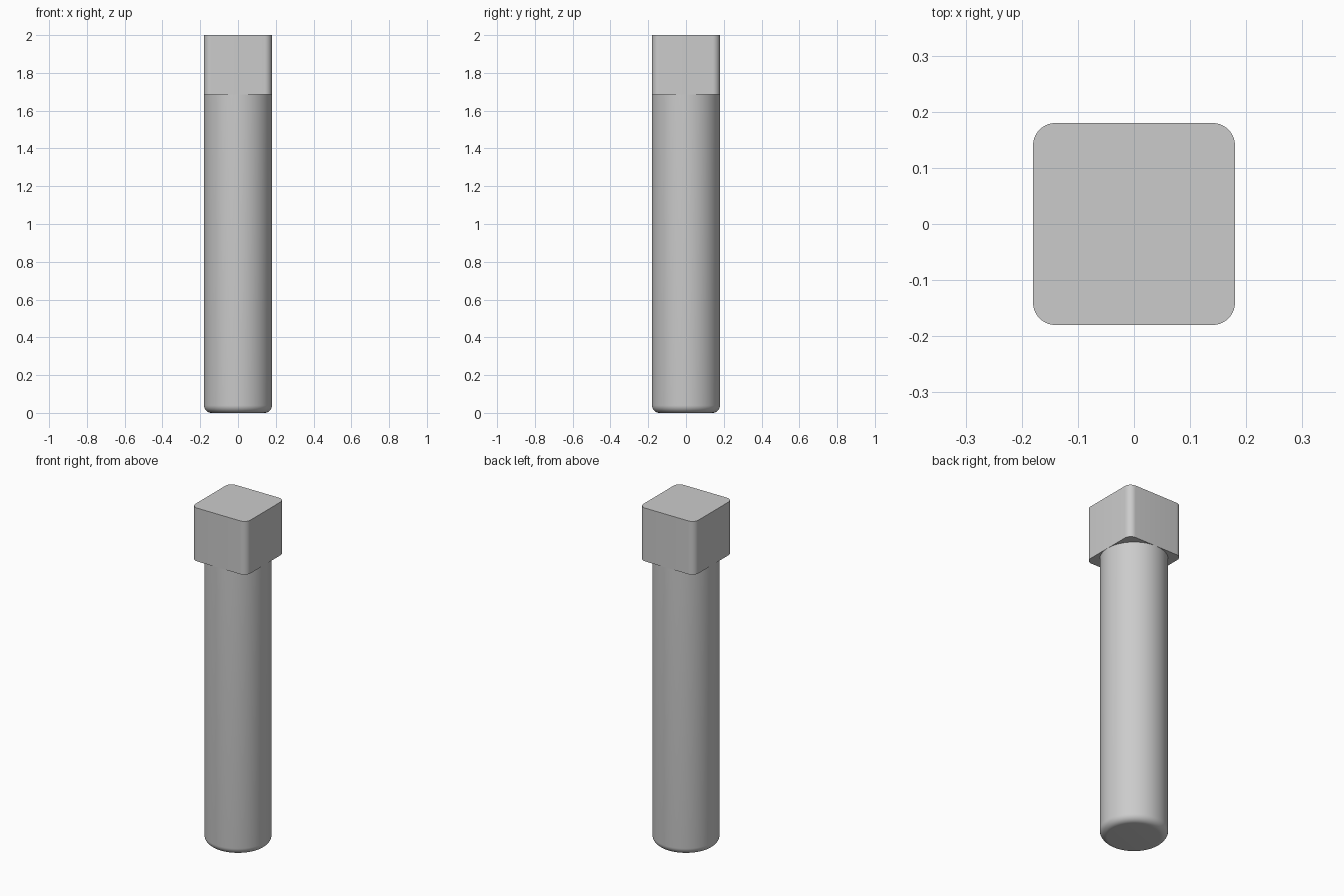
import bpy
import bmesh
import math

cube = bpy.data.objects.get("Cube")
if cube:
    bpy.data.objects.remove(cube, do_unlink=True)

HALF = 0.18        # half width of the head and radius of the shaft
FILLET = 0.04      # corner and bottom rounding
HEAD_Z = 1.685     # underside of the head
TOP_Z = 2.0

grey = bpy.data.materials.new("plain grey")
grey.use_nodes = True
colour = (0.6, 0.6, 0.6, 1)
grey.diffuse_color = colour
grey.node_tree.nodes["Principled BSDF"].inputs["Base Color"].default_value = colour


def finish(bm, name):
    """Turn a bmesh into a smooth object with sharp edges kept."""
    bmesh.ops.recalc_face_normals(bm, faces=bm.faces)
    mesh = bpy.data.meshes.new(name)
    bm.to_mesh(mesh)
    bm.free()
    mesh.materials.append(grey)
    obj = bpy.data.objects.new(name, mesh)
    bpy.context.collection.objects.link(obj)
    bpy.ops.object.select_all(action="DESELECT")
    obj.select_set(True)
    bpy.context.view_layer.objects.active = obj
    bpy.ops.object.shade_smooth_by_angle(angle=math.radians(30))
    return obj


# Square head with rounded upright corners
bm = bmesh.new()
bmesh.ops.create_cube(bm, size=1)
for v in bm.verts:
    v.co.x *= 2 * HALF
    v.co.y *= 2 * HALF
    v.co.z = TOP_Z if v.co.z > 0 else HEAD_Z
uprights = [e for e in bm.edges if abs(e.verts[0].co.z - e.verts[1].co.z) > 0.1]
bmesh.ops.bevel(bm, geom=uprights, offset=FILLET, segments=10, profile=0.5,
                affect="EDGES")
finish(bm, "square_head")

# Round shaft with a filleted lower end, open where it meets the head
bm = bmesh.new()
bmesh.ops.create_cone(bm, cap_ends=True, segments=96, radius1=HALF,
                      radius2=HALF, depth=HEAD_Z)
bmesh.ops.translate(bm, verts=bm.verts, vec=(0, 0, HEAD_Z / 2))
rim = [e for e in bm.edges if all(v.co.z < 0.001 for v in e.verts)]
bmesh.ops.bevel(bm, geom=rim, offset=FILLET, segments=10, profile=0.5,
                affect="EDGES")
top_cap = [f for f in bm.faces if all(v.co.z > HEAD_Z - 0.001 for v in f.verts)]
bmesh.ops.delete(bm, geom=top_cap, context="FACES_ONLY")
finish(bm, "round_shaft")
